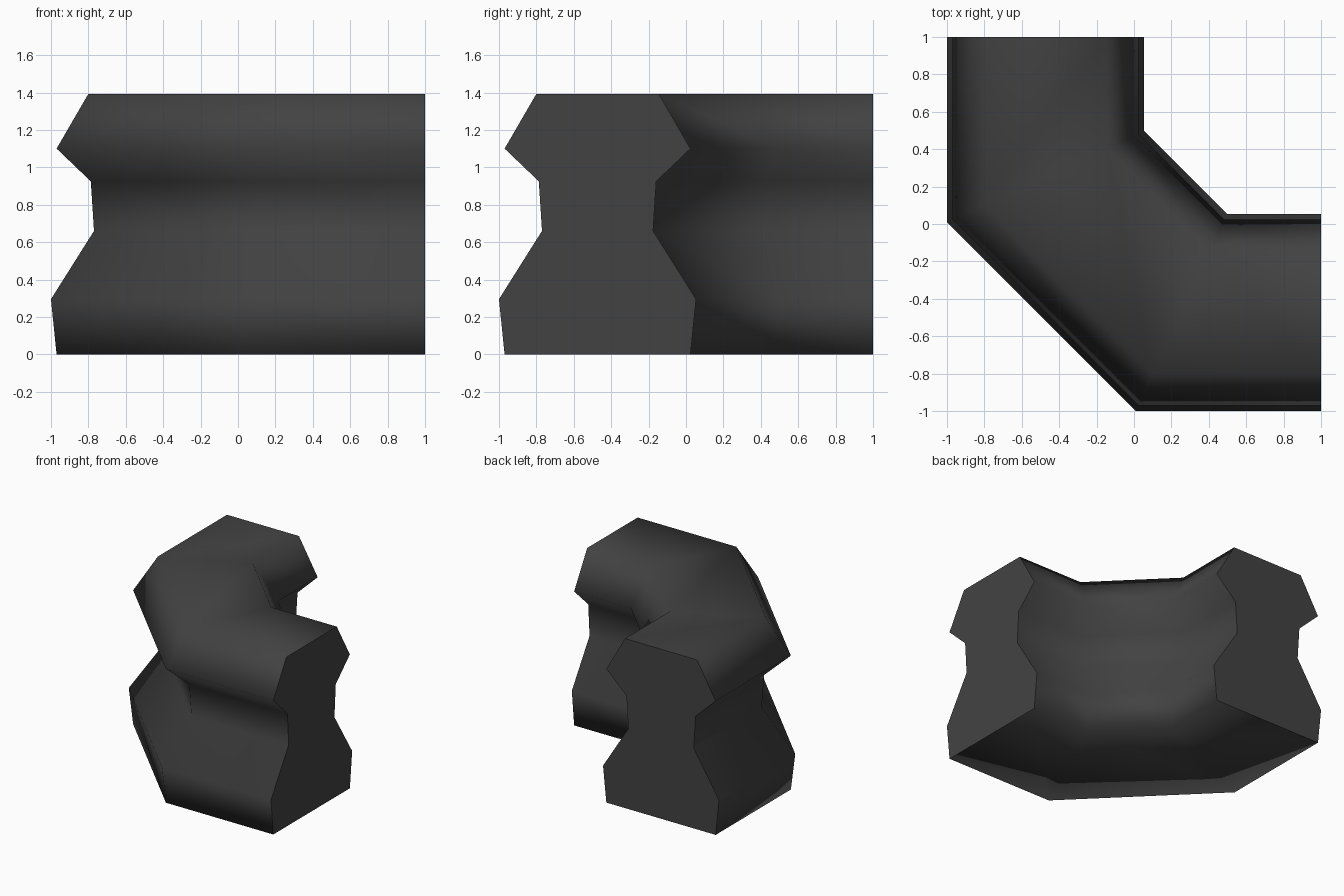
import bpy
import bmesh

cube = bpy.data.objects.get("Cube")
if cube:
    bpy.data.objects.remove(cube, do_unlink=True)

# Dark grey material
mat = bpy.data.materials.new("dark_grey")
mat.use_nodes = True
colour = (0.055, 0.055, 0.055, 1)
mat.diffuse_color = colour
bsdf = next(n for n in mat.node_tree.nodes if n.type == 'BSDF_PRINCIPLED')
bsdf.inputs["Base Color"].default_value = colour
bsdf.inputs["Roughness"].default_value = 0.8

# Outer half of the wall profile (across, height), mirrored for the inner half
MIDDLE = -0.473
outer = [(-0.97, 0), (-1, 0.295), (-0.77, 0.66), (-0.787, 0.925), (-0.97, 1.1), (-0.8, 1.393)]
profile = outer + [(2 * MIDDLE - p, z) for p, z in reversed(outer)]


def mitre(p):
    """Position along the arm where the corner bend cuts the profile."""
    return 0.01 + 0.462 * (p + 1)


# Four cross-sections: arm end, two mitred bends, other arm end
sections = [
    lambda p, z: (1, p, z),
    lambda p, z: (mitre(p), p, z),
    lambda p, z: (p, mitre(p), z),
    lambda p, z: (p, 1, z),
]
bm = bmesh.new()
rings = [[bm.verts.new(place(p, z)) for p, z in profile] for place in sections]

# Smooth sides between neighbouring sections
count = len(profile)
for a, b in zip(rings, rings[1:]):
    for i in range(count):
        j = (i + 1) % count
        bm.faces.new((a[i], a[j], b[j], b[i])).smooth = True

# Flat end caps with sharp rims
for ring in (rings[0], rings[-1]):
    cap = bm.faces.new(ring)
    cap.smooth = False
    for edge in cap.edges:
        edge.smooth = False

bmesh.ops.recalc_face_normals(bm, faces=bm.faces)
mesh = bpy.data.meshes.new("corner_wall")
bm.to_mesh(mesh)
bm.free()
mesh.materials.append(mat)
wall = bpy.data.objects.new("corner_wall", mesh)
bpy.context.collection.objects.link(wall)
